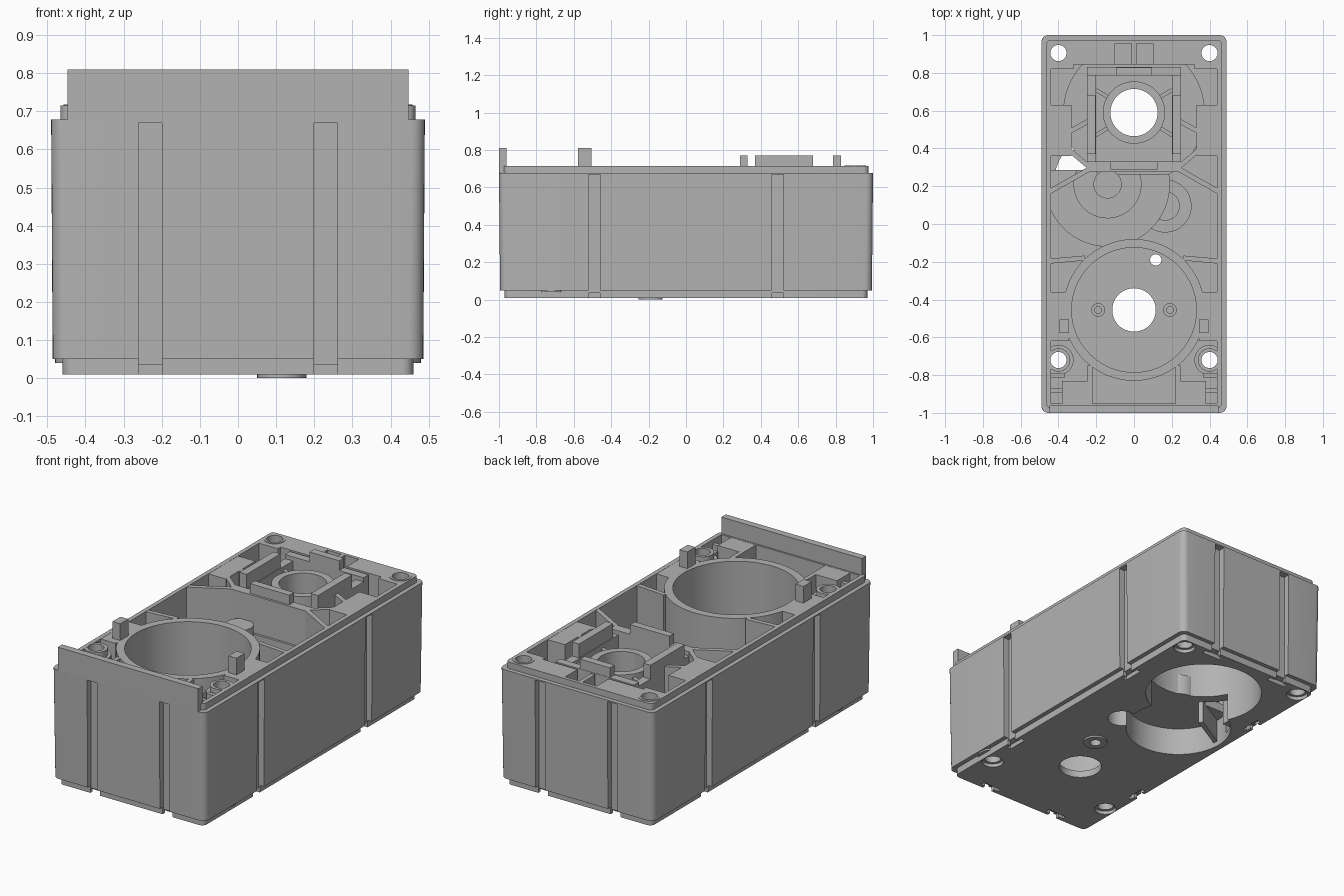
import bpy, bmesh, math

if "Cube" in bpy.data.objects:
    bpy.data.objects.remove(bpy.data.objects["Cube"])

grey = bpy.data.materials.new("housing grey")
grey.diffuse_color = (0.45, 0.45, 0.45, 1)
grey.use_nodes = True
grey.node_tree.nodes["Principled BSDF"].inputs["Base Color"].default_value = grey.diffuse_color


def make(name, loops):
    """Closed solid lofted through stacked loops of equal length."""
    bm = bmesh.new()
    rings = [[bm.verts.new(p) for p in loop] for loop in loops]
    n = len(rings[0])
    bm.faces.new(rings[0][::-1])
    bm.faces.new(rings[-1])
    for a, b in zip(rings, rings[1:]):
        for i in range(n):
            j = (i + 1) % n
            bm.faces.new((a[i], a[j], b[j], b[i]))
    bmesh.ops.recalc_face_normals(bm, faces=bm.faces)
    me = bpy.data.meshes.new(name)
    bm.to_mesh(me)
    bm.free()
    me.materials.append(grey)
    ob = bpy.data.objects.new(name, me)
    bpy.context.collection.objects.link(ob)
    return ob


def prism(name, pts, z0, z1):
    return make(name, [[(x, y, z) for x, y in pts] for z in (z0, z1)])


def box(name, x0, x1, y0, y1, z0, z1):
    return prism(name, [(x0, y0), (x1, y0), (x1, y1), (x0, y1)], z0, z1)


def circle(c, r, n=64):
    return [(c[0] + r * math.cos(2 * math.pi * i / n),
             c[1] + r * math.sin(2 * math.pi * i / n)) for i in range(n)]


def disc(name, c, r, z0, z1, n=64):
    return prism(name, circle(c, r, n), z0, z1)


def cut(ob, cutters):
    """Subtract every cutter from the part."""
    for c in cutters:
        m = ob.modifiers.new("cut", 'BOOLEAN')
        m.operation, m.solver, m.object = 'DIFFERENCE', 'EXACT', c
    bpy.context.view_layer.update()
    me = bpy.data.meshes.new_from_object(
        ob.evaluated_get(bpy.context.evaluated_depsgraph_get()))
    ob.modifiers.clear()
    ob.data = me
    for c in cutters:
        bpy.data.objects.remove(c)
    return ob


def tube(name, c, r0, r1, z0, z1, n=64):
    return cut(disc(name, c, r1, z0, z1, n), [disc("cutter", c, r0, z0 - 1, z1 + 1, n)])


def wall(name, a, b, t, z0, z1):
    dx, dy = b[0] - a[0], b[1] - a[1]
    k = t / 2 / math.hypot(dx, dy)
    px, py = -dy * k, dx * k
    return prism(name, [(a[0] + px, a[1] + py), (a[0] - px, a[1] - py),
                        (b[0] - px, b[1] - py), (b[0] + px, b[1] + py)], z0, z1)


def rounded(hx, hy, r, z):
    pts = []
    for k, (sx, sy) in enumerate([(1, 1), (-1, 1), (-1, -1), (1, -1)]):
        for i in range(7):
            a = math.pi / 2 * (k + i / 6)
            pts.append((sx * (hx - r) + r * math.cos(a), sy * (hy - r) + r * math.sin(a), z))
    return pts


BORE, SHAFT, GEAR, IDLER, PIN = (0, -0.455), (0, 0.59), (-0.14, 0.21), (0.165, 0.095), (0.115, -0.19)
TOP = 0.714
SCREWS = [(s * 0.4, y) for s in (-1, 1) for y in (-0.72, 0.905)]


# Recesses opened from the underside
def under_cutters():
    return [disc("cutter", SHAFT, 0.315, -0.5, 0.45),
            disc("cutter", GEAR, 0.285, -0.5, 0.17),
            disc("cutter", IDLER, 0.078, -0.5, 0.12)]


# Outer shell with lower and upper lips, and main cavity
body = make("housing_shell", [rounded(0.46, 0.97, 0.03, 0.01), rounded(0.46, 0.97, 0.03, 0.05),
                              rounded(0.486, 0.994, 0.04, 0.05), rounded(0.49, 1.0, 0.035, 0.678),
                              rounded(0.465, 0.975, 0.025, 0.678), rounded(0.465, 0.975, 0.025, 0.715)])
cutters = [box("cutter", -0.44, 0.44, -0.95, 0.82, 0.05, 1),
           box("cutter", -0.32, 0.32, 0.80, 0.845, 0.05, 1)]
for s in (-1, 1):
    # Outside grooves, floor notches, rear slots
    for t in (-1, 1):
        gx, gy = s * 0.23, t * 0.49
        cutters += [box("cutter", gx - 0.031, gx + 0.031, *sorted((t * 0.962, t * 1.1)), -0.1, 0.67),
                    box("cutter", *sorted((s * 0.452, s * 0.6)), gy - 0.031, gy + 0.031, -0.1, 0.67),
                    box("cutter", gx - 0.06, gx + 0.06, *sorted((t * 0.925, t * 0.95)), -0.1, 0.035),
                    box("cutter", gx - 0.031, gx + 0.031, *sorted((t * 0.94, t * 0.98)), -0.1, 0.035),
                    box("cutter", *sorted((s * 0.415, s * 0.44)), gy - 0.06, gy + 0.06, -0.1, 0.035),
                    box("cutter", *sorted((s * 0.43, s * 0.47)), gy - 0.031, gy + 0.031, -0.1, 0.035)]
    cutters.append(box("cutter", *sorted((s * 0.012, s * 0.1)), 0.84, 0.955, 0.55, 1))
cutters += [disc("cutter", c, 0.043, -1, 2, 32) for c in SCREWS]
cutters += [disc("cutter", c, 0.058, -1, 0.03, 32) for c in SCREWS]
cutters += [disc("cutter", BORE, 0.115, -1, 0.3), disc("cutter", PIN, 0.03, -1, 0.3, 32)]
cut(body, cutters + under_cutters())

# Front upright plate
box("front_plate", -0.447, 0.447, -1.0, -0.96, 0.676, 0.81)

# Motor bore, its studs and the pin collar below
tube("bore_ring", BORE, 0.33, 0.375, 0.04, TOP, 96)
for s in (-1, 1):
    tube("bore_stud", (s * 0.19, -0.455), 0.018, 0.036, 0.04, 0.11, 32)
tube("pin_collar", PIN, 0.03, 0.065, 0.0, 0.02, 32)

# Gear seats on the middle floor
seat = cut(disc("gear_seat", GEAR, 0.33, 0.045, 0.22, 96),
           [box("cutter", -1, -0.445, -1, 1, -1, 1), box("cutter", -1, 1, 0.285, 1, -1, 1)]
           + under_cutters())
hub = cut(disc("gear_hub", GEAR, 0.18, 0.2, 0.30),
          [box("cutter", -1, 1, 0.285, 1, -1, 1), disc("cutter", SHAFT, 0.315, -0.5, 0.45)])
disc("gear_post", GEAR, 0.1, 0.17, 0.29)
disc("gear_pin", GEAR, 0.075, 0.25, 0.56)
cut(disc("idler_seat", IDLER, 0.14, 0.045, 0.16), under_cutters())
disc("idler_pin", IDLER, 0.077, 0.125, 0.19)

# Rear cup closing the underside recess, with the shaft opening
cut(disc("rear_cup", SHAFT, 0.375, 0.045, 0.5, 96),
    [box("cutter", -1, 1, -1, 0.262, -1, 1), disc("cutter", SHAFT, 0.125, -1, 2)]
    + under_cutters())
tube("shaft_ring", SHAFT, 0.125, 0.165, 0.47, 0.69)
for k in range(4):
    a = math.pi / 4 + k * math.pi / 2
    a += 0.25 if k % 2 else -0.25
    c, s = math.cos(a), math.sin(a)
    wall("shaft_rib", (0.15 * c, 0.59 + 0.15 * s), (0.235 * c, 0.59 + 0.235 * s), 0.02, 0.48, 0.67)

# Square frame around the shaft, with raised bars
box("frame_front", -0.25, 0.25, 0.275, 0.33, 0.46, TOP)
box("frame_back", -0.25, 0.25, 0.785, 0.83, 0.46, TOP)
box("frame_front_bar", -0.125, 0.125, 0.288, 0.33, 0.7, 0.77)
box("frame_back_bar", -0.095, 0.095, 0.785, 0.828, 0.7, 0.77)

for s in (-1, 1):
    def mbox(name, x0, x1, *rest):
        return box(name, *sorted((s * x0, s * x1)), *rest)

    mbox("frame_side", 0.2, 0.25, 0.3, 0.82, 0.46, 0.69)
    mbox("frame_side_bar", 0.205, 0.25, 0.37, 0.68, 0.68, 0.77)
    # Rear side blocks, struts and slanted dividers
    mbox("rear_side_block", 0.33, 0.45, 0.36, 0.63, 0.04, TOP)
    wall("rear_strut", (s * 0.34, 0.49), (s * 0.24, 0.545), 0.025, 0.48, TOP)
    wall("rear_strut_low", (s * 0.34, 0.39), (s * 0.235, 0.3), 0.025, 0.48, TOP)
    wall("slanted_divider", (s * 0.45, 0.17), (s * 0.225, 0.297), 0.026, 0.04, TOP)
    # Walls and blocks beside the bore
    wall("bore_side_wall", (s * 0.45, -0.197), (s * 0.26, -0.18), 0.026, 0.04, TOP)
    mbox("bore_side_block", 0.345, 0.45, -0.62, -0.36, 0.04, TOP)
    mbox("locating_post", 0.345, 0.395, -0.578, -0.505, 0.7, 0.81)
    # Front corner blocks, ribs and screw sleeves
    mbox("front_block", 0.22, 0.38, -0.955, -0.83, 0.04, TOP)
    mbox("front_rib", 0.22, 0.245, -0.955, -0.75, 0.04, TOP)
    for y in (-0.8, -0.88):
        mbox("corner_rib", 0.365, 0.45, y - 0.012, y + 0.012, 0.04, 0.69)
    tube("front_screw_sleeve", (s * 0.4, -0.72), 0.043, 0.08, 0.04, 0.675, 32)
    tube("front_screw_collar", (s * 0.4, -0.72), 0.043, 0.062, 0.66, TOP, 32)
    tube("rear_screw_collar", (s * 0.4, 0.905), 0.043, 0.057, 0.7, 0.718, 32)

# Smooth the round walls, keep hard edges sharp
bpy.ops.object.select_all(action='SELECT')
bpy.context.view_layer.objects.active = body
bpy.ops.object.shade_smooth_by_angle(angle=math.radians(30))
